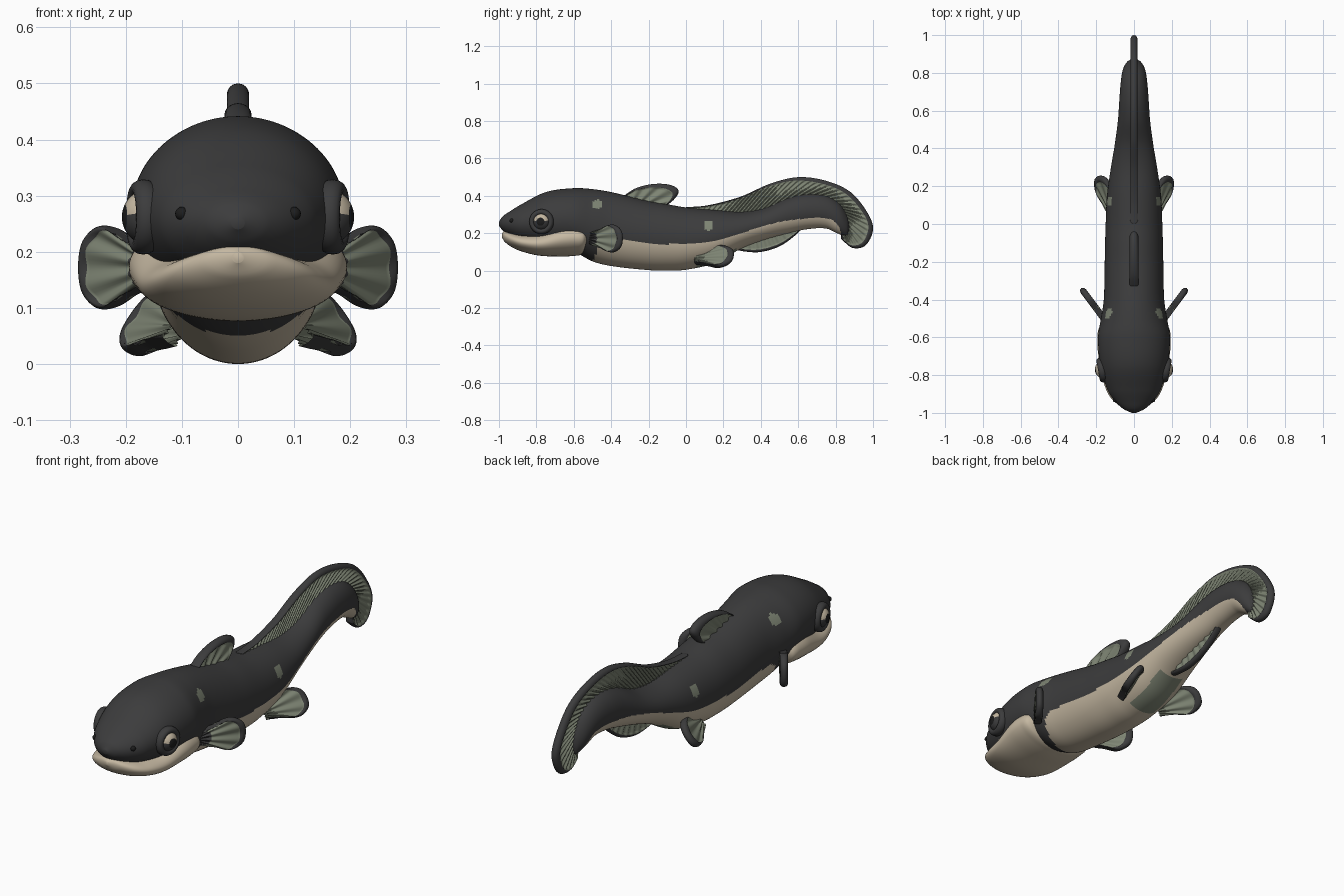
import bpy, bmesh, math
from mathutils import Vector, Matrix

if "Cube" in bpy.data.objects:
    bpy.data.objects.remove(bpy.data.objects["Cube"])


def material(name, r, g, b):
    m = bpy.data.materials.new(name)
    m.diffuse_color = (r, g, b, 1)
    m.use_nodes = True
    m.node_tree.nodes["Principled BSDF"].inputs["Base Color"].default_value = m.diffuse_color
    return m


MATS = [material("charcoal skin", .045, .045, .046),
        material("cream belly", .56, .48, .36),
        material("grey green fin", .21, .235, .175),
        material("black pupil", .012, .012, .012)]
DARK, CREAM, GREEN, BLACK = range(4)


def finish(name, bm, rule, mirror=False):
    bmesh.ops.recalc_face_normals(bm, faces=bm.faces)
    for f in bm.faces:
        f.smooth = True
        f.material_index = rule(f)
    me = bpy.data.meshes.new(name)
    bm.to_mesh(me)
    bm.free()
    for m in MATS:
        me.materials.append(m)
    ob = bpy.data.objects.new(name, me)
    bpy.context.collection.objects.link(ob)
    if mirror:
        ob.modifiers.new("mirror", 'MIRROR').use_mirror_merge = False
    return ob


def interp(table, y):
    """Cubic interpolation of rows (y, values...)."""
    n = len(table)
    y = min(max(y, table[0][0]), table[-1][0])
    i = max(k for k in range(n - 1) if table[k][0] <= y)
    p, q = table[i], table[i + 1]
    h = q[0] - p[0]
    t = (y - p[0]) / h

    def slope(k, c):
        a, b = table[max(k - 1, 0)], table[min(k + 1, n - 1)]
        return (b[c] - a[c]) / (b[0] - a[0])
    return [(2*t**3 - 3*t**2 + 1) * p[c] + (t**3 - 2*t**2 + t) * h * slope(i, c)
            + (3*t**2 - 2*t**3) * q[c] + (t**3 - t**2) * h * slope(i + 1, c)
            for c in range(1, len(p))]


def loft(table, rows, sides):
    """Elliptic rings from rows (y, top, bottom, half width)."""
    bm = bmesh.new()
    rings = []
    y0, y1 = table[0][0], table[-1][0]
    for i in range(rows + 1):
        y = y0 + (y1 - y0) * (1 - math.cos(math.pi * i / rows)) / 2
        top, bot, w = interp(table, y)
        ring = []
        for k in range(sides):
            a = 2 * math.pi * k / sides
            ring.append(bm.verts.new((w * math.sin(a), y,
                                      (top + bot) / 2 + (top - bot) / 2 * math.cos(a))))
        rings.append(ring)
    for r, s in zip(rings, rings[1:]):
        for k in range(sides):
            j = (k + 1) % sides
            bm.faces.new((r[k], r[j], s[j], s[k]))
    bm.faces.new(rings[0])
    bm.faces.new(rings[-1])
    return bm


# Body
BODY = [(-1, .262, .24, .012), (-.98, .29, .215, .055), (-.94, .318, .185, .1),
        (-.88, .355, .155, .14), (-.75, .42, .12, .178), (-.6, .441, .1, .19),
        (-.5, .436, .05, .175), (-.4, .42, .025, .16), (-.2, .372, .003, .155),
        (-.1, .355, 0, .153), (0, .338, .005, .15), (.15, .325, .04, .143),
        (.3, .315, .12, .122), (.42, .335, .165, .102), (.55, .39, .2, .085),
        (.65, .41, .222, .078), (.75, .4, .225, .07), (.82, .36, .195, .058),
        (.86, .3, .185, .035), (.875, .25, .215, .01)]
LINE = [(-.54, 0), (-.5, .05), (-.45, .15), (-.36, .165), (-.2, .145), (0, .145),
        (.18, .165), (.29, .2), (.5, .26), (.66, .28), (.77, .275), (.82, .23), (.84, .15)]
SPOTS = [(-.475, .355), (.12, .24)]


def body_rule(f):
    c = f.calc_center_median()
    if any(math.hypot(c.y - y, c.z - z) < .026 for y, z in SPOTS):
        return GREEN
    if -.54 < c.y < .84 and c.z < interp(LINE, c.y)[0]:
        return GREEN if .06 < c.y < .27 and abs(c.x) < .07 else CREAM
    return DARK


finish("body", loft(BODY, 200, 112), body_rule)

# Lower jaw, cheeks and gill covers
JAW = [(-.985, .2, .18, .01), (-.97, .21, .155, .06), (-.93, .205, .125, .115),
       (-.87, .2, .1, .15), (-.78, .21, .08, .174), (-.66, .262, .076, .193),
       (-.59, .268, .08, .193), (-.55, .255, .09, .185), (-.53, .23, .12, .16)]
finish("jaw_and_gill_covers", loft(JAW, 60, 64), lambda f: CREAM)


def resample(pts, n):
    """Smooth curve through 2D points, evenly spaced."""
    P = [Vector(p) for p in pts]
    fine = []
    for i in range(len(P) - 1):
        a, b, c, d = P[max(i - 1, 0)], P[i], P[i + 1], P[min(i + 2, len(P) - 1)]
        for k in range(12):
            t = k / 12
            fine.append(.5 * (2*b + (c - a)*t + (2*a - 5*b + 4*c - d)*t*t
                              + (3*b - a - 3*c + d)*t**3))
    fine.append(P[-1])
    dist = [0]
    for a, b in zip(fine, fine[1:]):
        dist.append(dist[-1] + (b - a).length)
    out, j = [], 0
    for i in range(n + 1):
        s = dist[-1] * i / n
        while j < len(fine) - 2 and dist[j + 1] < s:
            j += 1
        t = (s - dist[j]) / max(dist[j + 1] - dist[j], 1e-9)
        out.append(fine[j].lerp(fine[j + 1], min(t, 1)))
    return out


def fin(name, base, outer, origin=(0, 0, 0), a=(0, 1, 0), b=(0, 0, 1), thick=.018,
        ribs=6, rim=.15, end=.08, root=0, n=60, mirror=False):
    """Ribbed web between two curves with a rounded dark rim."""
    o, a, b = Vector(origin), Vector(a).normalized(), Vector(b).normalized()
    nrm = a.cross(b).normalized()
    B, O = resample(base, n), resample(outer, n)
    m = 18
    bm = bmesh.new()
    sheets = []
    for side in (1, -1):
        grid = []
        for i in range(n + 1):
            u = i / n
            row = []
            for k in range(m + 1):
                v = 1 - (1 - k / m) ** 1.5
                p = B[i].lerp(O[i], v)
                e = min((1 - v) / rim, min(u, 1 - u) / end, 1)
                edge = math.sqrt(max(0, 1 - (1 - e) ** 2))
                web = 1 if e < 1 else .72 + .2 * math.cos(2 * math.pi * ribs * u)
                row.append(bm.verts.new(o + a * p.x + b * p.y
                                        + nrm * side * thick * edge * web))
            grid.append(row)
        sheets.append(grid)
        for i in range(n):
            for k in range(m):
                bm.faces.new((grid[i][k], grid[i + 1][k], grid[i + 1][k + 1], grid[i][k + 1]))
    tags = {}
    for idx, f in enumerate(bm.faces):
        i, k = divmod(idx % (n * m), m)
        u, v = (i + .5) / n, 1 - (1 - (k + .5) / m) ** 1.5
        f.material_index = DARK if (v > 1 - rim or min(u, 1 - u) < end or v < root) else GREEN
    bmesh.ops.remove_doubles(bm, verts=bm.verts, dist=1e-5)
    return finish(name, bm, lambda f: f.material_index, mirror)


# Long rear dorsal fin running round the tail
fin("tail_fin",
    [(0, .30), (.2, .29), (.4, .32), (.6, .36), (.75, .35), (.82, .29), (.84, .24), (.83, .21)],
    [(0, .34), (.12, .35), (.29, .395), (.45, .465), (.6, .5), (.75, .48), (.88, .42),
     (.97, .31), (1, .22), (.96, .135), (.89, .122), (.83, .17)],
    thick=.02, ribs=42, rim=.12, end=.015, n=300)

# Front dorsal fin
fin("front_dorsal_fin", [(-.33, .37), (-.24, .36), (-.15, .34)],
    [(-.34, .395), (-.27, .44), (-.18, .463), (-.09, .46), (-.04, .43), (-.06, .385),
     (-.11, .345), (-.15, .335)], thick=.024, ribs=5, rim=.2, end=.06)

# Anal fin
fin("anal_fin", [(.25, .17), (.4, .2), (.58, .24)],
    [(.24, .12), (.31, .103), (.4, .1), (.5, .13), (.58, .185), (.62, .225)],
    thick=.018, ribs=9, rim=.16, end=.04)

# Paired fins
FAN_BASE = [(-.01, -.032), (-.01, 0), (-.01, .032)]
FAN = [(0, -.035), (.06, -.05), (.13, -.075), (.185, -.05), (.2, 0), (.185, .05),
       (.13, .075), (.06, .05), (0, .035)]
fin("pectoral_fins", FAN_BASE, FAN, (.16, -.5, .172), (.6, .8, 0), (0, 0, 1),
    thick=.018, ribs=7, rim=.14, end=.09, root=.25, mirror=True)
fin("pelvic_fins", FAN_BASE, [(x * 1.05, y * .9) for x, y in FAN], (.11, .06, .065),
    (.36, .93, .08), (-.55, .1, .8), thick=.018, ribs=7, rim=.14, end=.09, mirror=True)

# Eyes
EYE = Vector((.157, -.77, .262))
TURN = Matrix.Translation(EYE) @ Matrix.Rotation(-.18, 4, 'Z')
bm = bmesh.new()
bmesh.ops.create_uvsphere(bm, u_segments=40, v_segments=28, radius=.05,
                          matrix=TURN @ Matrix.Rotation(math.pi / 2, 4, 'Y'))


def eye_rule(f):
    c = TURN.inverted() @ f.calc_center_median()
    r = math.hypot(c.y, c.z)
    if r < .02:
        return BLACK
    return CREAM if r < .042 and c.z > .004 else DARK


finish("eyes", bm, eye_rule, True)

# Raised eye sockets
bm = bmesh.new()
rings = []
for i in range(40):
    t = 2 * math.pi * i / 40
    ring = []
    for k in range(14):
        s = 2 * math.pi * k / 14
        r = .051 + .016 * math.cos(s)
        ring.append(bm.verts.new(TURN @ Vector((.012 + .022 * math.sin(s),
                                                r * math.cos(t), r * math.sin(t)))))
    rings.append(ring)
for i in range(40):
    p, q = rings[i], rings[(i + 1) % 40]
    for k in range(14):
        j = (k + 1) % 14
        bm.faces.new((p[k], p[j], q[j], q[k]))
finish("eye_sockets", bm, lambda f: DARK, True)

# Nostrils
bm = bmesh.new()
bmesh.ops.create_uvsphere(bm, u_segments=16, v_segments=10, radius=.012,
                          matrix=Matrix.Translation((.1, -.932, .268)))
finish("nostrils", bm, lambda f: BLACK, True)
